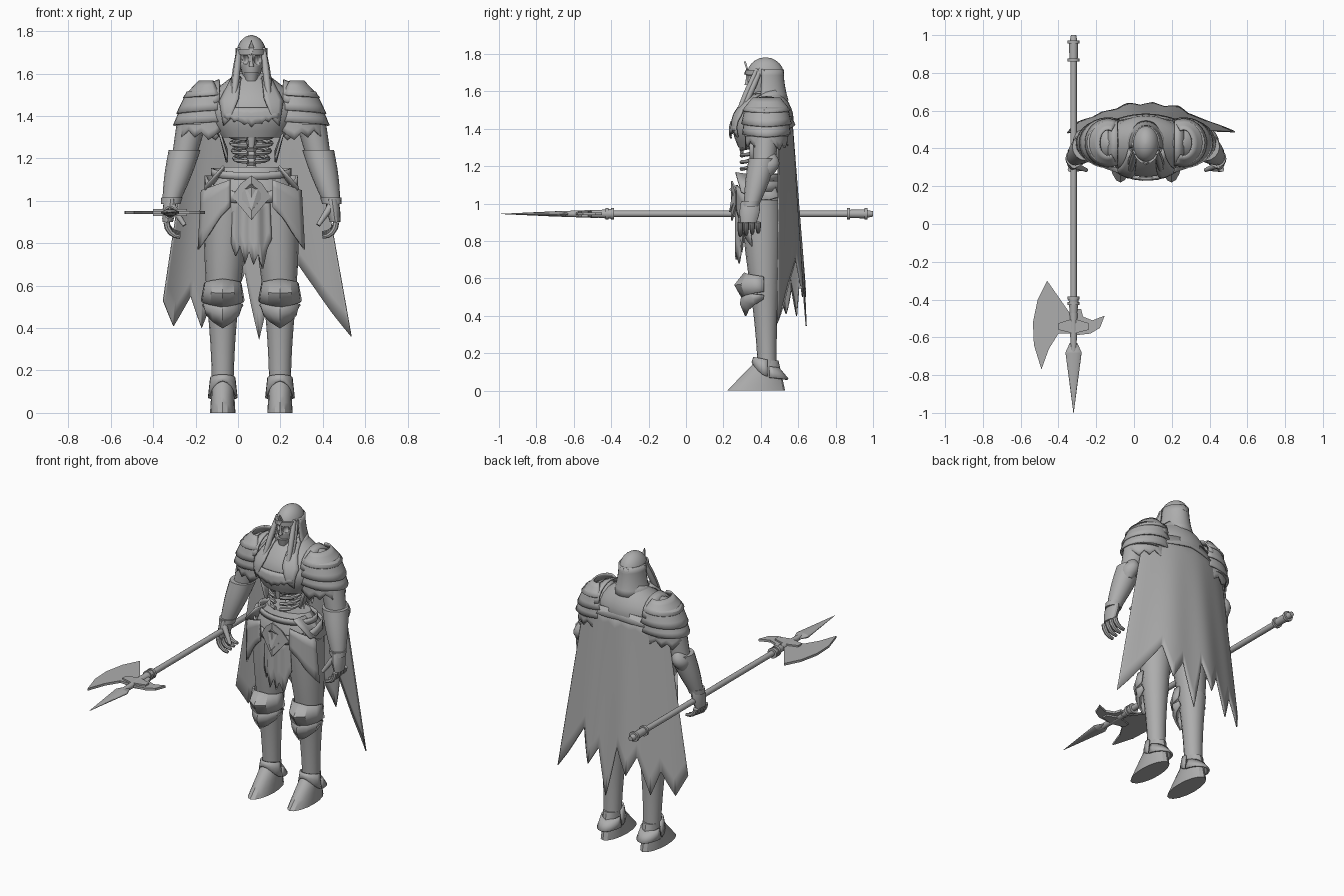
import bpy, bmesh
from math import sin, cos, pi, sqrt, radians
from mathutils import Vector, Matrix

cube = bpy.data.objects.get("Cube")
if cube:
    bpy.data.objects.remove(cube)

AXIS = .063  # body axis; body parts are built around it
GREY = (.42, .42, .42, 1)
steel = bpy.data.materials.new("worn grey")
steel.use_nodes = True
steel.diffuse_color = GREY
steel.node_tree.nodes["Principled BSDF"].inputs["Base Color"].default_value = GREY
smooth = []


def finish(name, bm, mirror=False, thick=0, origin=AXIS):
    bmesh.ops.recalc_face_normals(bm, faces=bm.faces)
    mesh = bpy.data.meshes.new(name)
    bm.to_mesh(mesh)
    bm.free()
    mesh.materials.append(steel)
    part = bpy.data.objects.new(name, mesh)
    part.location.x = origin
    bpy.context.scene.collection.objects.link(part)
    if thick:
        solid = part.modifiers.new("thickness", 'SOLIDIFY')
        solid.thickness, solid.offset = thick, 0
    if mirror:
        part.modifiers.new("mirror", 'MIRROR').use_mirror_merge = False
    return part


def loft(name, rows, sides=16, mirror=False, follow=False, origin=AXIS):
    """Skin elliptical rings (x, y, z, rx, ry); follow turns them along the path."""
    bm = bmesh.new()
    rings = []
    path = [Vector(row[:3]) for row in rows]
    for i, row in enumerate(rows):
        along_path = path[min(i + 1, len(path) - 1)] - path[max(i - 1, 0)]
        turn = Vector((0, 0, 1)).rotation_difference(along_path) if follow else Matrix.Identity(3)
        angles = [2 * pi * k / sides for k in range(sides)]
        rings.append([bm.verts.new(path[i] + turn @ Vector((row[3] * cos(a), row[4] * sin(a), 0))) for a in angles])
    for lower, upper in zip(rings, rings[1:]):
        for k in range(sides):
            nxt = (k + 1) % sides
            bm.faces.new((lower[k], lower[nxt], upper[nxt], upper[k]))
    bm.faces.new(rings[0])
    bm.faces.new(rings[-1])
    part = finish(name, bm, mirror, 0, origin)
    smooth.append(part)
    return part


def limb(name, start, end, r_start, r_end, bulge=0, deep=1, mirror=False, follow=False, origin=AXIS):
    """Straight tapered form that swells by bulge at its middle."""
    rows = []
    for i in range(7):
        t = i / 6
        r = r_start + (r_end - r_start) * t + bulge * sin(pi * t)
        rows.append((*Vector(start).lerp(Vector(end), t), r, r * deep))
    return loft(name, rows, 16, mirror, follow, origin)


def sheet(name, surface, across, down, thick=.01, mirror=False):
    bm = bmesh.new()
    grid = [[bm.verts.new(surface(i / across, j / down)) for j in range(down + 1)] for i in range(across + 1)]
    for left, right in zip(grid, grid[1:]):
        for j in range(down):
            bm.faces.new((left[j], right[j], right[j + 1], left[j + 1]))
    smooth.append(finish(name, bm, mirror, thick))


def plate(name, outline, place, thick=.01, origin=AXIS):
    bm = bmesh.new()
    bm.faces.new([bm.verts.new(place(a, b)) for a, b in outline])
    bmesh.ops.triangulate(bm, faces=bm.faces)
    finish(name, bm, False, thick, origin)


def along(values, t):
    """Straight-line blend through evenly spaced values."""
    i = min(int(t * (len(values) - 1)), len(values) - 2)
    return values[i] + (values[i + 1] - values[i]) * (t * (len(values) - 1) - i)


# legs and feet
LEG = .135
limb("thigh", (LEG, .42, .54), (.115, .4, 1.02), .075, .11, .005, mirror=True)
limb("shin", (LEG, .435, .1), (LEG, .42, .57), .05, .08, -.006, mirror=True)
loft("boot", [(LEG, .375 + .06 * t, .16 * t, .06 - .01 * t, .06 + .095 * (1 - t))
              for t in (0, .1, .3, .5, .7, 1)], 16, True)


def ankle_flap(u, v):
    a = (u - .5) * pi
    r = .055 + .01 * v
    return (LEG + r * sin(a), .435 - (r + .015) * cos(a), .165 + .015 * cos(a) - v * (.03 + .06 * sin(a) ** 2))


def heel_flap(u, v):
    a = pi * u
    return (LEG + (.055 + .01 * v) * cos(a), .445 + .05 * (1 + v) * sin(a), .13 - .06 * v - .01 * sin(a))


sheet("ankle_guard", ankle_flap, 10, 2, mirror=True)
sheet("heel_guard", heel_flap, 10, 2, mirror=True)


def knee_guard(name, top, bottom, dip, r_top, r_bottom, ridge):
    def surface(u, v):
        side = u * 2 - 1
        a = side * 1.75
        r = r_top + (r_bottom - r_top) * v
        peak = ridge * (1 - abs(side)) * sin(pi * v)
        z = top + (bottom - top) * v + abs(side) * (dip * v - .02 * (1 - v))
        return (LEG + r * sin(a), .4 - (r + peak) * cos(a), z)
    sheet(name, surface, 6, 2, mirror=True)


knee_guard("knee_cap", .63, .5, .03, .085, .1, .045)
knee_guard("knee_lower_plate", .53, .4, .09, .095, .08, .02)

# pelvis, belts and buckle
limb("pelvis", (0, .41, .92), (0, .41, 1.16), .2, .14, .035, .6)


def belt(name, top, drop, width, r):
    def surface(u, v):
        a = (u * 2 - 1) * pi
        return (r * sin(a), .4 - (r - .085) * cos(a), top - drop * max(0, cos(a)) - width * v)
    sheet(name, surface, 32, 1)


belt("upper_belt", 1.155, .02, .035, .185)
belt("slung_belt", 1.12, .08, .055, .215)
HALF_BUCKLE = [(0, -.11), (.09, 0), (.05, .06), (0, .1)]
BUCKLE = HALF_BUCKLE + [(-a, b) for a, b in HALF_BUCKLE[2:0:-1]]
for name, grow, y in (("buckle_plate", 1, .245), ("buckle_boss", .6, .235)):
    plate(name, BUCKLE, lambda a, b: (a * grow, y + abs(a) * .35, 1.02 + b * grow))


# hip plates and hanging cloth
def tasset(u, v):
    x = .1 + .135 * u + .015 * v * u
    top = 1.1 - .05 * u
    return (x, .41 - .15 * sqrt(1 - (x / .27) ** 2), top + (along((.97, .92, .84, .77), u) - top) * v)


def hip_wing(u, v):
    return (.13 + .09 * v, .265 + .2 * u + .03 * v, 1.165 - .1 * v - .03 * u - .03 * sin(pi * u) * v)


def tabard(u, v):
    side = u * 2 - 1
    low = along((.8, .74, .79, .7, .76, .7, .75, .68, .77, .82), u)
    return (side * (.085 + .01 * v), .27 + .035 * side ** 2 + .006 * sin(u * 17), 1.04 + (low - 1.04) * v)


sheet("tasset", tasset, 7, 4, mirror=True)
sheet("hip_wing", hip_wing, 4, 2, mirror=True)
sheet("front_tabard", tabard, 18, 4)

# spine and ribs, open at the waist
loft("spine", [(0, .42, 1.12 + .016 * i, .03 - .01 * (i % 2), .03 - .01 * (i % 2)) for i in range(17)], 10)
limb("sternum", (0, .3, 1.25), (0, .29, 1.38), .012, .03, deep=.6)
for i in range(5):
    z, wide = 1.2 + .036 * i, .08 + .007 * i
    arc = [.15 + .35 * k for k in range(9)]
    loft("rib_%d" % (i + 1), [(wide * sin(a), .38 + .085 * cos(a), z + .015 * cos(a), .011, .011) for a in arc], 6, True, True)


# cuirass
def chest(z):
    t = (z - 1.3) / .3
    swell = sin(pi * t)
    return .39 + .05 * t, .15 - .08 * t + .11 * swell, .11 - .04 * t + .07 * swell


def chest_front(x, z):
    y, rx, ry = chest(z)
    return y - ry * sqrt(max(.05, 1 - (x / rx) ** 2))


rows = []
for i in range(11):
    z = 1.3 + .03 * i
    y, rx, ry = chest(z)
    rows.append((0, y, z, rx, ry))
loft("cuirass", rows, 24)


def lapel(u, v):
    z = 1.585 - .2 * v - .03 * v * u
    inner = along((.05, .06, .1), v)
    x = inner + (along((.09, .15, .13), v) - inner) * u
    return (x, chest_front(x, z) - .016, z)


def breast_edge(u, v):
    x = (u * 2 - 1) * .13
    z = 1.44 - (.085 - .3 * abs(x) + .008 * sin(u * 40)) * v
    return (x, chest_front(x, z) - .01 - .01 * v, z)


def waist_tatters(u, v):
    return (.155 - .04 * v, .34 + .16 * u, 1.34 - (.13 + .03 * sin(u * 25)) * v)


def collar(u, v):
    a = (u * 2 - 1) * 2.6
    r = .105 - .02 * v
    return (r * sin(a), .43 + r * cos(a), 1.55 + (.045 + .02 * cos(a)) * v)


sheet("lapel_plate", lapel, 4, 8, mirror=True)
sheet("breast_lower_edge", breast_edge, 16, 3)
sheet("waist_tatters", waist_tatters, 10, 2, mirror=True)
sheet("collar", collar, 20, 2)
limb("neck", (0, .44, 1.53), (0, .425, 1.65), .06, .036, -.008)


# pauldrons: a core under overlapping lames, each pointed at its middle
def lame(name, top, bottom, point, rag=0):
    def surface(u, v):
        a = (u * 2 - 1) * 2
        rx, ry, z = Vector(top).lerp(Vector(bottom), v)
        drop = point * (1 - abs(u * 2 - 1)) + rag * (round(u * 18) * 7 % 5)
        return (.2 + rx * cos(a), .43 + ry * sin(a), z - v * drop)
    sheet(name, surface, 18, 3, mirror=True)


loft("shoulder_core", [(.24 - .06 * sin(a), .43, 1.36 + .2 * sin(a), .11 * cos(a), .12 * cos(a))
                       for a in [i / 4 for i in range(7)]], 18, True)
lame("shoulder_lame_top", (.045, .07, 1.565), (.12, .125, 1.5), .015)
lame("shoulder_lame_middle", (.1, .11, 1.515), (.15, .13, 1.43), .02)
lame("shoulder_lame_lower", (.125, .115, 1.45), (.165, .125, 1.375), .02)
lame("shoulder_tatters", (.14, .11, 1.4), (.15, .11, 1.335), 0, .012)
sheet("shoulder_ridge", lambda u, v: (.15 + .05 * v, .43 - .12 * cos(pi * u), 1.47 + .1 * sin(pi * u) - .02 * v),
      12, 1, mirror=True)

# arms and hands
limb("upper_arm", (.325, .415, 1.17), (.27, .43, 1.42), .055, .075, mirror=True)
limb("gauntlet", (.38, .35, .99), (.315, .41, 1.24), .04, .075, .006, mirror=True)
limb("elbow_guard", (.345, .42, 1.15), (.325, .45, 1.28), .03, .01, .03, 1.3, True)
limb("wrist_band", (.38, .345, .985), (.375, .35, 1.015), .046, .05, mirror=True)
limb("palm", (.395, .335, .9), (.38, .345, 1.01), .025, .03, .004, 1.7, True)
for i, name in enumerate(("index", "middle", "ring", "little")):
    curl = [pi * k / 8 for k in range(5)]
    loft(name + "_finger", [(.335 + .065 * sin(a), .29 + .032 * i, .9 - (.07 - .006 * i) * cos(a),
                             .009 + .006 * sin(a), .009 + .006 * sin(a)) for a in curl], 8, True, True)
limb("thumb", (.315, .285, .885), (.375, .31, .975), .01, .018, mirror=True, follow=True)

# skull, helm and hair
skull = limb("skull", (0, .385, 1.565), (0, .42, 1.71), .032, .066, .005, 1.35)
holes = limb("eye_socket_cutter", (.031, .325, 1.645), (.031, .325, 1.685), .013, .015, .006, 1.8, True)
holes.hide_render = True
cut = skull.modifiers.new("eye_sockets", 'BOOLEAN')
cut.operation, cut.object = 'DIFFERENCE', holes
limb("jaw", (0, .355, 1.565), (0, .355, 1.605), .026, .036)
limb("nose_ridge", (0, .325, 1.635), (0, .328, 1.69), .012, .008, -.003)
loft("helm", [(0, .425, 1.685 + .097 * sin(a), .072 * cos(a), .1 * cos(a)) for a in [i / 4 for i in range(7)]], 20)
limb("brow_band", (0, .42, 1.69), (0, .42, 1.715), .075, .075, 0, 1.37)
plate("brow_crest", [(0, 1.69), (.013, 1.72), (0, 1.76), (-.013, 1.72)], lambda a, b: (a, .314 + abs(a), b))


def hood(u, v):
    a = (u * 2 - 1) * 1.8
    r = .07 + .026 * v * v
    return (r * sin(a), .425 + (r + .022) * cos(a), 1.72 - .17 * v)


sheet("hair_back", hood, 16, 5)
limb("front_hair_lock", (.09, .25, 1.42), (.057, .38, 1.72), .002, .01, .01, mirror=True, follow=True)
limb("side_hair_lock", (.095, .29, 1.47), (.057, .4, 1.72), .002, .01, .01, mirror=True, follow=True)


# ragged cape, longer at its corners
def cape(u, v):
    side = u * 2 - 1
    top = 1.47 - .04 * side ** 2
    hem = along((.53, .41, .55, .4, .62, .5, .66, .345, .62, .5, .7, .59, .47, .36), u)
    z = top + (hem - top) * v
    t = (1.47 - z) / 1.1
    half = .275 + (.195 if side > 0 else .165) * t
    return (side * half, .565 + .085 * t - (.07 + .1 * t) * side ** 2 + .008 * sin(u * 20) * t, z)


def yoke(u, v):
    side = u * 2 - 1
    return (side * (.2 + .08 * v), .53 + .05 * v - .09 * side ** 2, 1.54 - .12 * v - .03 * abs(side))


sheet("cape", cape, 104, 10, .006)
sheet("cape_yoke", yoke, 16, 4)


# polearm
def pole(name, start, end, r_start, r_end, deep=1):
    limb(name, (-.32, start, .945), (-.32, end, .945), r_start, r_end, 0, deep, False, True, 0)


pole("pole_shaft", -.6, .97, .017, .017)
pole("butt_grip", .87, .96, .022, .024)
pole("butt_cap", .96, 1, .022, .014)
pole("head_collar", -.475, -.39, .02, .027)
for i, y in enumerate((-.43, -.4, .86, .955)):
    pole("pole_ring_%d" % (i + 1), y, y + .016, .031, .031)
pole("spear_point", -1, -.68, .001, .043, .35)
pole("spear_base", -.68, -.63, .043, .02, .35)
pole("spear_neck", -.7, -.47, .014, .022)
BLADE = [(-.46, -.3), (-.51, -.4), (-.535, -.52), (-.53, -.64), (-.49, -.77), (-.45, -.66), (-.4, -.58),
         (-.32, -.58), (-.32, -.5), (-.4, -.51), (-.43, -.45)]
SPIKE = [(-.32, -.45), (-.28, -.45), (-.27, -.49), (-.22, -.51), (-.155, -.485), (-.18, -.55), (-.23, -.58), (-.32, -.59)]
SOCKET = [(-.4, -.525), (-.32, -.5), (-.24, -.525), (-.24, -.56), (-.32, -.58), (-.4, -.56)]
for name, outline, thick in (("axe_blade", BLADE, .014), ("back_spike", SPIKE, .014), ("axe_socket", SOCKET, .032)):
    plate(name, outline, lambda a, b: (a, b, .945), thick, 0)

# smooth shading with sharp edges kept
bpy.ops.object.select_all(action='DESELECT')
for part in smooth:
    part.select_set(True)
bpy.context.view_layer.objects.active = smooth[0]
bpy.ops.object.shade_smooth_by_angle(angle=radians(30))
holes.hide_viewport = True
